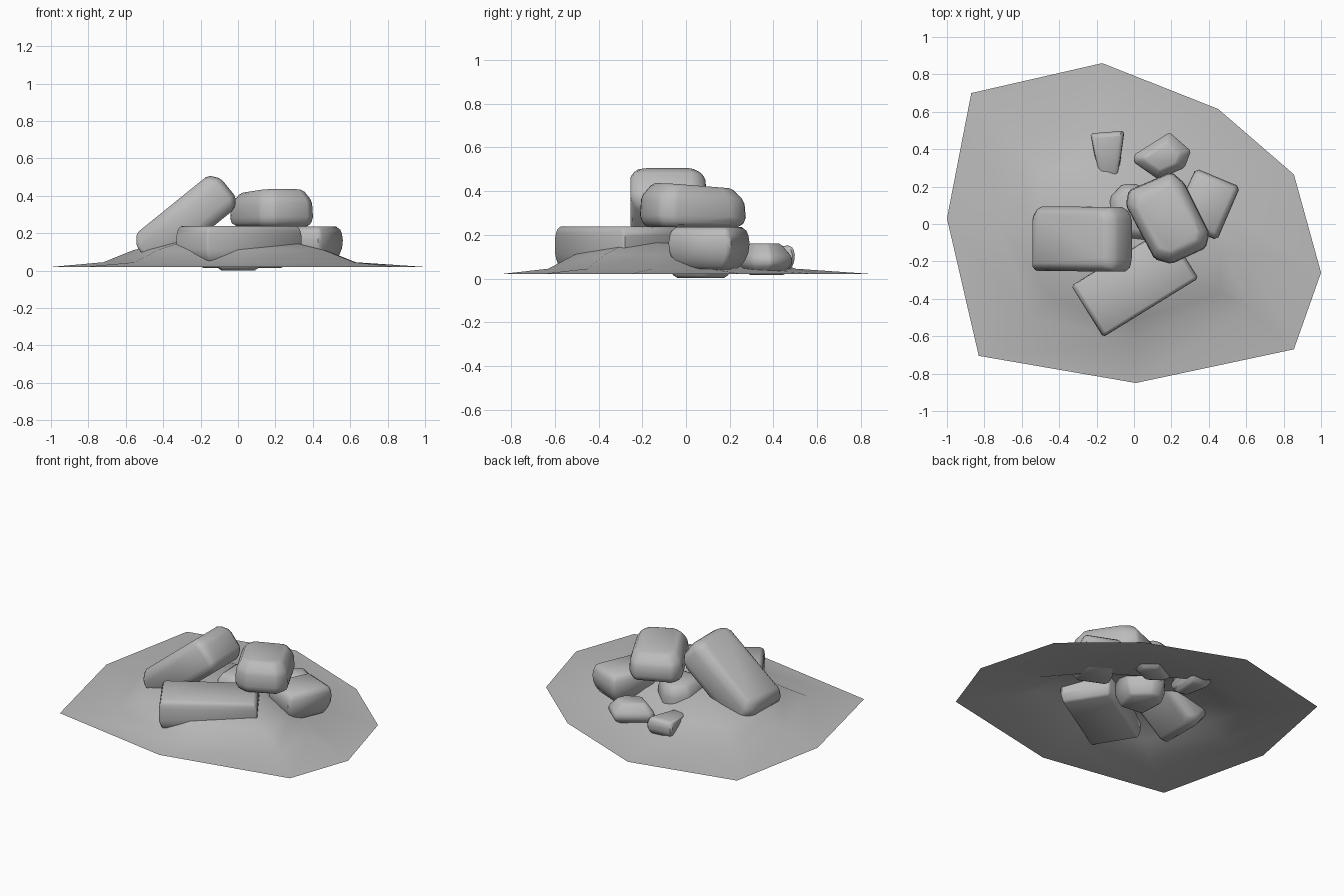
import bpy, bmesh, math
from mathutils import Matrix, Vector

old = bpy.data.objects.get("Cube")
if old:
    bpy.data.objects.remove(old)

stone = bpy.data.materials.new("stone_grey")
stone.use_nodes = True
GREY = (0.5, 0.5, 0.5, 1)
stone.diffuse_color = GREY
stone.node_tree.nodes["Principled BSDF"].inputs["Base Color"].default_value = GREY


def finish(name, bm, angle):
    mesh = bpy.data.meshes.new(name)
    bm.normal_update()
    bm.to_mesh(mesh)
    bm.free()
    mesh.materials.append(stone)
    obj = bpy.data.objects.new(name, mesh)
    bpy.context.collection.objects.link(obj)
    bpy.ops.object.select_all(action='DESELECT')
    obj.select_set(True)
    bpy.context.view_layer.objects.active = obj
    bpy.ops.object.shade_smooth_by_angle(angle=math.radians(angle))
    return obj


def rock(name, outline, levels, lean=(0, 0), matrix=Matrix(), bevel=0.02, angle=45):
    """Convex stone: the outline stacked at (height, scale) levels; lean tilts the top."""
    bm = bmesh.new()
    mid = sum((Vector(p) for p in outline), Vector((0, 0))) / len(outline)
    for k, (z, s) in enumerate(levels):
        for p in outline:
            d = (Vector(p) - mid) * s
            tip = d.dot(Vector(lean)) * k / (len(levels) - 1)
            bm.verts.new((mid.x + d.x, mid.y + d.y, z + tip))
    hull = bmesh.ops.convex_hull(bm, input=bm.verts)
    junk = [v for v in hull["geom_interior"] if isinstance(v, bmesh.types.BMVert)]
    bmesh.ops.delete(bm, geom=junk, context='VERTS')
    bmesh.ops.dissolve_limit(bm, angle_limit=0.03, verts=bm.verts, edges=bm.edges)
    if bevel:
        bmesh.ops.bevel(bm, geom=bm.edges[:], offset=bevel, segments=1,
                        affect='EDGES', clamp_overlap=True)
    bm.transform(matrix)
    return finish(name, bm, angle)


# Ground sheet: flat rim rising to a low off-centre mound
rim = [(-.87, .70), (-.17, .86), (.45, .615), (.855, .265), (1, -.26),
       (.855, -.67), (.01, -.85), (-.83, -.705), (-1, .03)]
foot = [(-.62, .4), (-.2, .5), (.15, .27), (.42, .1), (.63, -.15),
        (.62, -.45), (.02, -.63), (-.55, -.5), (-.72, 0)]
peak = Vector((-.05, -.12))


def shrink(s):
    return [tuple(peak + (Vector(p) - peak) * s) for p in foot]


bm = bmesh.new()
rings = []
for ring, z in ((rim, .02), (foot, .045), (shrink(.76), .11), (shrink(.4), .17)):
    rings.append([bm.verts.new((x, y, z)) for x, y in ring])
top = bm.verts.new((peak.x, peak.y, .185))
n = len(rim)
for i in range(n):
    j = (i + 1) % n
    for a, b in zip(rings, rings[1:]):
        bm.faces.new((a[j], a[i], b[i], b[j]))
    bm.faces.new((rings[-1][j], rings[-1][i], top))
bmesh.ops.recalc_face_normals(bm, faces=bm.faces)
if sum(f.normal.z for f in bm.faces) < 0:
    bmesh.ops.reverse_faces(bm, faces=bm.faces)
finish("ground_mound", bm, 80)

# Long slab lying at the front
rock("front_slab", [(-.335, -.33), (-.165, -.605), (.345, -.29), (.175, -.02)],
     [(.045, .93), (.1, 1), (.2, 1), (.238, .95)], bevel=.012)

# Long stone leaning on the pile
rock("leaning_stone", [(-.29, -.17), (.27, -.175), (.29, -.12), (.29, .12),
                       (.25, .17), (-.25, .175), (-.29, .12), (-.29, -.13)],
     [(-.115, .85), (-.07, 1), (.06, 1), (.115, .85)],
     matrix=Matrix.Translation((-.28, -.08, .265)) @ Matrix.Rotation(math.radians(-39), 4, 'Y'),
     bevel=.015)

# Stone resting on top of the pile
rock("top_stone", [(-.03, .18), (.20, .28), (.27, .22), (.405, -.05), (.385, -.13),
                   (.2, -.215), (.11, -.19), (-.045, .1)],
     [(.235, .88), (.27, 1), (.365, .97), (.425, .75)], lean=(.02, -.07), bevel=.015)

# Stone on the left of the pile
rock("left_stone", [(.33, .30), (.57, .2), (.445, -.09), (.2, .02)],
     [(.04, .72), (.1, .95), (.18, 1), (.236, .88)], bevel=.018)

# Stone in the middle, under the top one
rock("middle_stone", [(-.13, .14), (-.06, .215), (.02, .215), (.14, .1), (.08, -.09), (-.12, -.07)],
     [(.002, .8), (.08, 1), (.18, 1), (.236, .75)], bevel=.015)

# Two small stones at the back
rock("back_stone_large", [(0, .37), (.19, .49), (.305, .39), (.27, .3), (.13, .24), (0, .33)],
     [(.015, .6), (.06, 1), (.1, 1), (.16, .62)], bevel=.01)
rock("back_stone_small", [(-.235, .485), (-.05, .5), (-.085, .24), (-.19, .26)],
     [(.015, .65), (.06, .96), (.11, 1), (.14, .85)], lean=(0, .12), bevel=.012)
